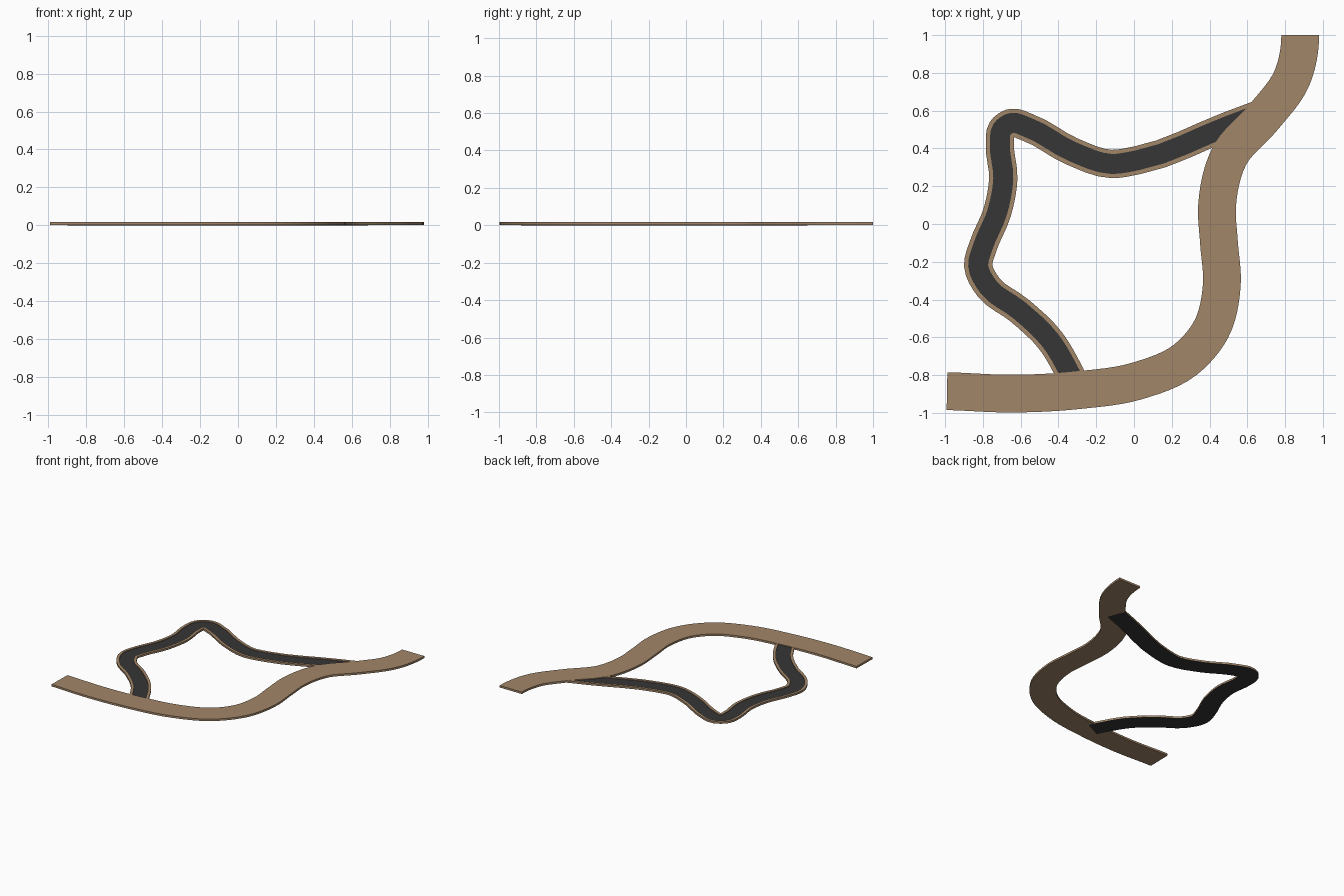
import bpy, bmesh
from mathutils import Vector

if "Cube" in bpy.data.objects:
    bpy.data.objects.remove(bpy.data.objects["Cube"])


def material(name, rgb):
    m = bpy.data.materials.new(name)
    m.diffuse_color = (*rgb, 1)
    m.use_nodes = True
    m.node_tree.nodes["Principled BSDF"].inputs["Base Color"].default_value = m.diffuse_color
    return m


def smooth_path(pts, steps, start=None, end=None):
    """Catmull-Rom path through pts; returns positions and side normals."""
    p = [Vector(q) for q in pts]
    n = len(p)
    seg = [(p[i + 1] - p[i]).length for i in range(n - 1)]
    tan = [(p[1] - p[0]).normalized()]
    for i in range(1, n - 1):
        a, b = seg[i - 1], seg[i]
        tan.append((p[i] - p[i - 1]) / a * (b / (a + b)) + (p[i + 1] - p[i]) / b * (a / (a + b)))
    tan.append((p[-1] - p[-2]).normalized())
    if start:
        tan[0] = Vector(start)
    if end:
        tan[-1] = Vector(end)
    out = []
    for i in range(n - 1):
        for k in range(steps + (i == n - 2)):
            t = k / steps
            m0, m1 = tan[i] * seg[i], tan[i + 1] * seg[i]
            pos = (p[i] * (2*t**3 - 3*t**2 + 1) + m0 * (t**3 - 2*t**2 + t)
                   + p[i + 1] * (3*t**2 - 2*t**3) + m1 * (t**3 - t**2))
            d = (p[i] * (6*t*t - 6*t) + m0 * (3*t*t - 4*t + 1)
                 + p[i + 1] * (6*t - 6*t*t) + m1 * (3*t*t - 2*t)).normalized()
            out.append((pos, Vector((-d.y, d.x))))
    return out


def strip(name, path, left, right, z0, z1, mat):
    """Sweep a rectangular section along a path."""
    bm = bmesh.new()
    rings = []
    for pos, nor in path:
        ring = []
        for off, z in ((left, z0), (right, z0), (right, z1), (left, z1)):
            q = pos + nor * off
            ring.append(bm.verts.new((q.x, q.y, z)))
        rings.append(ring)
    for a, b in zip(rings, rings[1:]):
        for j in range(4):
            k = (j + 1) % 4
            bm.faces.new((a[j], a[k], b[k], b[j]))
    bm.faces.new(rings[0])
    bm.faces.new(rings[-1][::-1])
    bmesh.ops.recalc_face_normals(bm, faces=bm.faces)
    me = bpy.data.meshes.new(name)
    bm.to_mesh(me)
    bm.free()
    me.materials.append(mat)
    ob = bpy.data.objects.new(name, me)
    bpy.context.collection.objects.link(ob)
    return ob


dirt = material("dirt", (0.36, 0.24, 0.14))
asphalt = material("asphalt", (0.037, 0.037, 0.037))

# Wide dirt road
main = smooth_path([(-0.99, -0.885), (-0.65, -0.898), (-0.3, -0.88), (0.02, -0.83),
                    (0.27, -0.72), (0.41, -0.555), (0.465, -0.32), (0.45, -0.1),
                    (0.44, 0.1), (0.505, 0.36), (0.69, 0.57), (0.835, 0.77), (0.88, 1.0)],
                   6, start=(1, -0.02), end=(0, 1))
strip("main_road", main, 0.1, -0.1, 0.001, 0.017, dirt)

# Narrow paved side road with raised verges; its ends run under the main road
side = smooth_path([(-0.31, -0.85), (-0.345, -0.78), (-0.44, -0.62), (-0.61, -0.455),
                    (-0.77, -0.335), (-0.825, -0.22), (-0.80, -0.12), (-0.725, 0.06),
                    (-0.692, 0.24), (-0.71, 0.43), (-0.70, 0.50), (-0.65, 0.535),
                    (-0.56, 0.51), (-0.33, 0.385), (-0.12, 0.318), (0.02, 0.338),
                    (0.5, 0.52), (0.66, 0.58)], 4)
strip("side_road_surface", side, 0.074, -0.074, 0.0, 0.011, asphalt)
for label, s in (("left", 1), ("right", -1)):
    strip(f"side_road_verge_{label}", side, s * 0.075, s * 0.053, 0.002, 0.0165, dirt)
